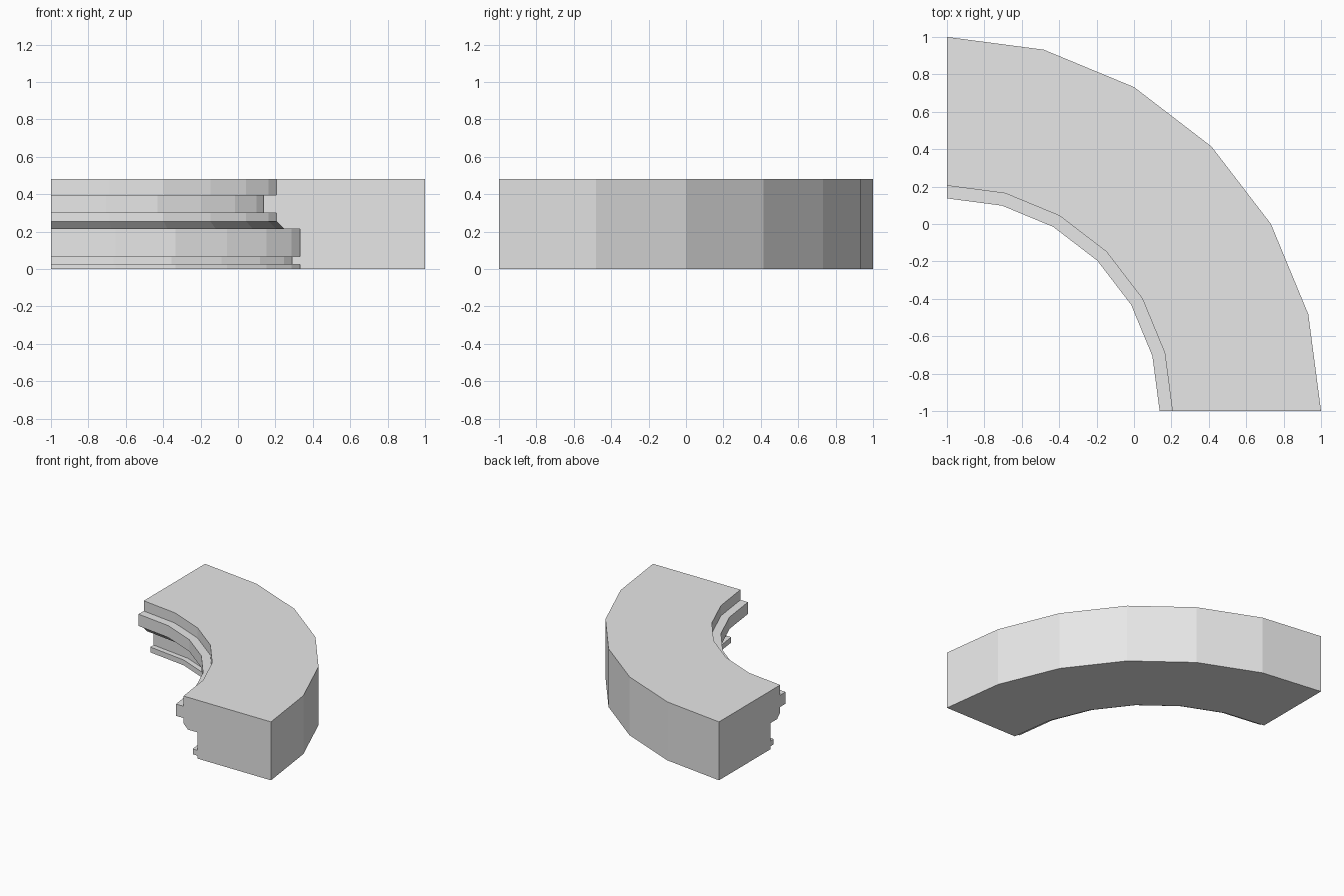
import bpy, bmesh, math
from mathutils import Vector

if "Cube" in bpy.data.objects:
    bpy.data.objects.remove(bpy.data.objects["Cube"])

# Single plain stone colour
stone = bpy.data.materials.new("light_grey_stone")
stone.use_nodes = True
grey = (0.8, 0.8, 0.8, 1)
stone.diffuse_color = grey
stone.node_tree.nodes["Principled BSDF"].inputs["Base Color"].default_value = grey

# Cross-section (x, z): plain outer wall, stepped moulding on the inner side
profile = [
    (1, 0), (1, 0.48),
    (0.205, 0.48), (0.205, 0.396),      # top step
    (0.137, 0.396), (0.137, 0.299),     # projecting band
    (0.205, 0.299), (0.205, 0.255),     # lower step
    (0.245, 0.215), (0.332, 0.215),     # chamfer and recess
    (0.332, 0.068), (0.289, 0.068),     # base lip
    (0.289, 0.024), (0.332, 0.024), (0.332, 0),
]

# Sweep the section through a quarter circle about the corner
bm = bmesh.new()
start = bm.faces.new([bm.verts.new((x, -1, z)) for x, z in profile])
bmesh.ops.spin(bm, geom=[start, *start.edges, *start.verts],
               cent=Vector((-1, -1, 0)), axis=(0, 0, 1),
               angle=math.pi / 2, steps=6, use_duplicate=False)

# Close the starting end if the sweep left it open
open_edges = [e for e in bm.edges if e.is_boundary]
if open_edges:
    bmesh.ops.holes_fill(bm, edges=open_edges)
bmesh.ops.recalc_face_normals(bm, faces=bm.faces)

mesh = bpy.data.meshes.new("curved_cornice")
bm.to_mesh(mesh)
bm.free()
mesh.materials.append(stone)
cornice = bpy.data.objects.new("curved_cornice", mesh)
bpy.context.collection.objects.link(cornice)
